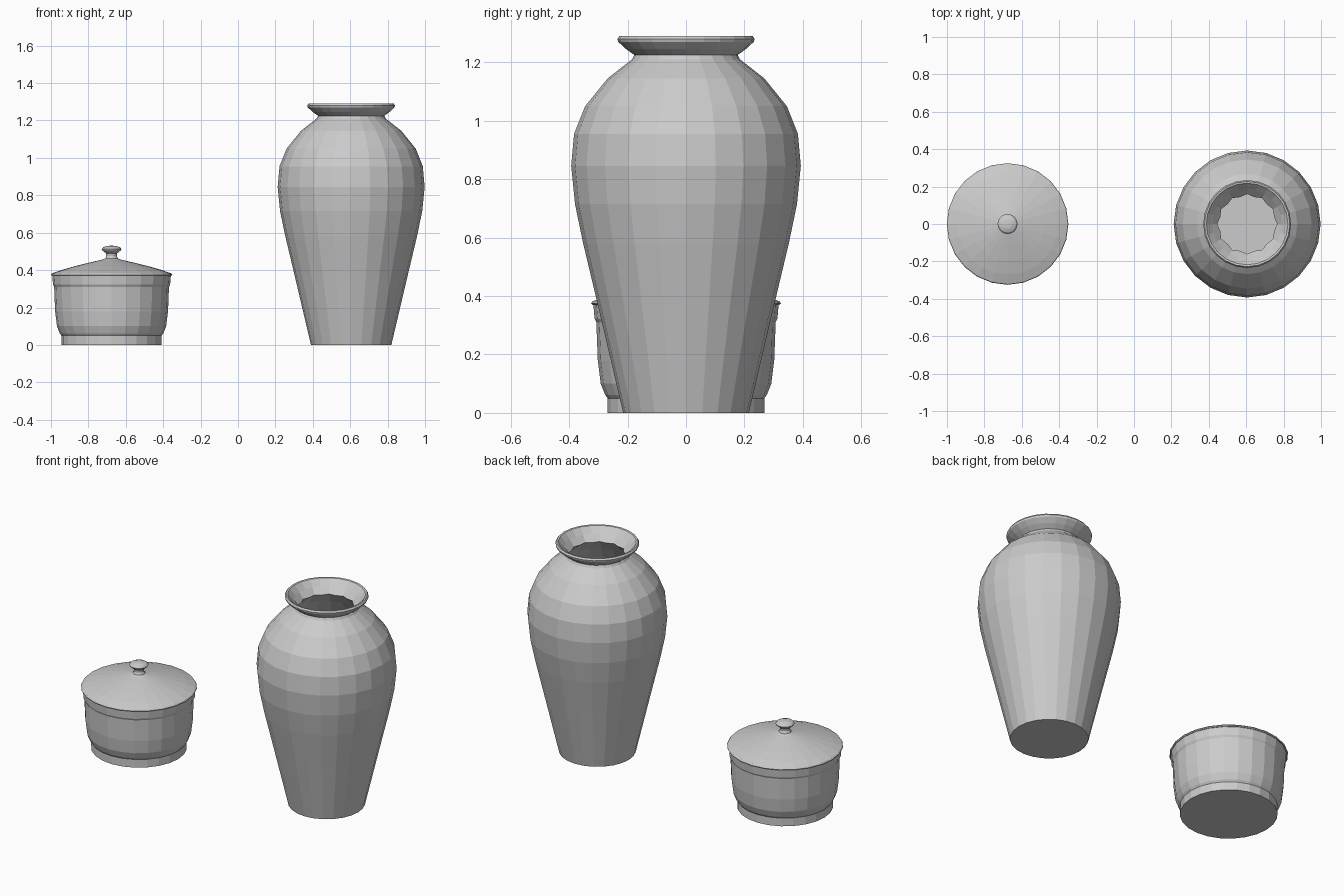
import bpy, bmesh, math

if "Cube" in bpy.data.objects:
    bpy.data.objects.remove(bpy.data.objects["Cube"], do_unlink=True)

SIDES = 24


def lathe(name, profile, x, scalloped=None):
    """Spin (radius, height) points into a flat-faced solid; radius 0 makes a pole."""
    bm = bmesh.new()
    rings = []
    for i, (r, z) in enumerate(profile):
        if r == 0:
            rings.append([bm.verts.new((0, 0, z))] * SIDES)
            continue
        ring = []
        for k in range(SIDES):
            a = math.tau * k / SIDES
            rr = r * 0.93 if i == scalloped and k % 2 else r
            ring.append(bm.verts.new((rr * math.cos(a), rr * math.sin(a), z)))
        rings.append(ring)
    for low, high in zip(rings, rings[1:]):
        for k in range(SIDES):
            n = (k + 1) % SIDES
            corners = dict.fromkeys((low[k], low[n], high[n], high[k]))
            bm.faces.new(list(corners))
    bmesh.ops.recalc_face_normals(bm, faces=bm.faces)
    mesh = bpy.data.meshes.new(name)
    bm.to_mesh(mesh)
    bm.free()
    obj = bpy.data.objects.new(name, mesh)
    obj.location.x = x
    bpy.context.collection.objects.link(obj)
    return obj


# Tall vase: outside wall, flared lip, then back down the inside
vase_outside = [
    (0, 0), (0.215, 0), (0.302, 0.37), (0.352, 0.58), (0.38, 0.715),
    (0.393, 0.845), (0.383, 0.955), (0.345, 1.05), (0.268, 1.145),
    (0.185, 1.21), (0.177, 1.225),
]
vase_lip = [
    (0.205, 1.245), (0.232, 1.27), (0.235, 1.28), (0.228, 1.29),
    (0.218, 1.288), (0.185, 1.25),
]
vase_inside = [
    (0.16, 1.215), (0.25, 1.13), (0.325, 1.04), (0.363, 0.95),
    (0.373, 0.845), (0.36, 0.715), (0.332, 0.58), (0.2, 0.02), (0, 0.02),
]
lathe("vase", vase_outside + vase_lip + vase_inside, 0.605,
      scalloped=len(vase_outside + vase_lip))

# Low jar with a stepped foot and a band under the rim
lathe("jar_body", [
    (0, 0), (0.268, 0), (0.268, 0.05), (0.277, 0.062), (0.292, 0.1),
    (0.302, 0.18), (0.307, 0.31), (0.313, 0.322), (0.317, 0.37),
    (0.295, 0.37), (0.28, 0.1), (0.25, 0.03), (0, 0.03),
], -0.676)

# Shallow domed lid with a turned knob
lathe("jar_lid", [
    (0, 0.37), (0.32, 0.37), (0.325, 0.375), (0.32, 0.382), (0.27, 0.4),
    (0.2, 0.42), (0.12, 0.44), (0.05, 0.456), (0.035, 0.462),
], -0.676)
lathe("lid_knob", [
    (0, 0.455), (0.035, 0.46), (0.028, 0.475), (0.03, 0.49), (0.05, 0.506),
    (0.053, 0.512), (0.045, 0.522), (0.025, 0.529), (0, 0.531),
], -0.676)
